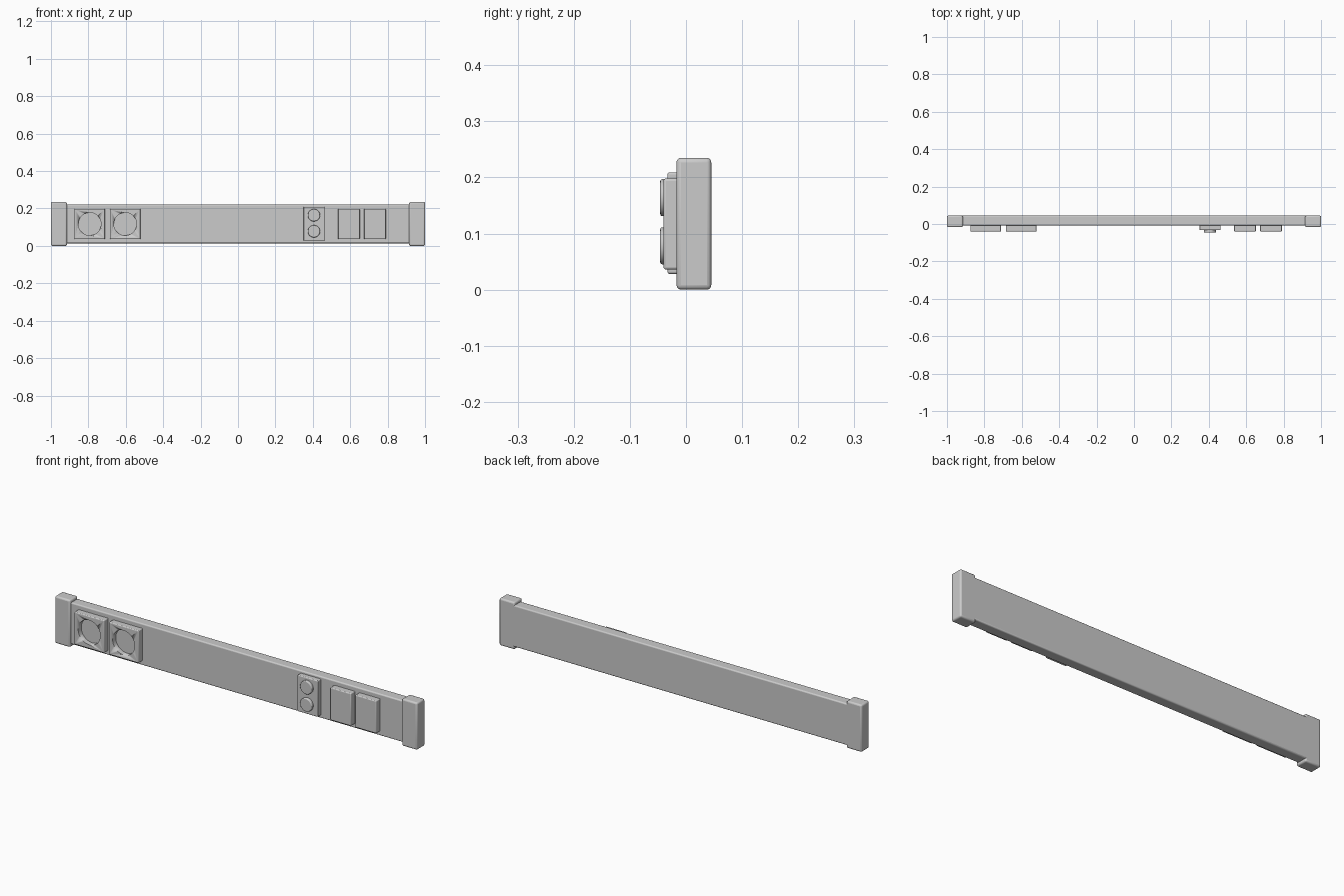
import bpy
import bmesh
from mathutils import Matrix
from math import radians

if "Cube" in bpy.data.objects:
    bpy.data.objects.remove(bpy.data.objects["Cube"], do_unlink=True)

COLOUR = (0.6, 0.6, 0.6, 1)
grey = bpy.data.materials.new("light_grey_plastic")
grey.use_nodes = True
grey.diffuse_color = COLOUR
grey.node_tree.nodes["Principled BSDF"].inputs["Base Color"].default_value = COLOUR

BACK = 0.045
MID_Z = 0.117


def finish(name, bm, bevel):
    """Turn a bmesh into a softly bevelled grey object."""
    bmesh.ops.recalc_face_normals(bm, faces=bm.faces)
    mesh = bpy.data.meshes.new(name)
    bm.to_mesh(mesh)
    bm.free()
    mesh.materials.append(grey)
    obj = bpy.data.objects.new(name, mesh)
    bpy.context.collection.objects.link(obj)
    if bevel:
        mod = obj.modifiers.new("soft_edges", "BEVEL")
        mod.width = bevel
        mod.segments = 3
        mod.limit_method = "ANGLE"
    bpy.ops.object.select_all(action="DESELECT")
    obj.select_set(True)
    bpy.context.view_layer.objects.active = obj
    bpy.ops.object.shade_smooth_by_angle(angle=radians(35))
    return obj


def box(name, x, y, z, bevel):
    """Box from (min, max) pairs."""
    bm = bmesh.new()
    bmesh.ops.create_cube(bm, size=1)
    for v in bm.verts:
        v.co = [lo + (c + 0.5) * (hi - lo) for c, (lo, hi) in zip(v.co, (x, y, z))]
    return finish(name, bm, bevel)


def disc(name, x, z, radius, front, back, bevel):
    """Cylinder whose axis runs front to back."""
    bm = bmesh.new()
    bmesh.ops.create_cone(bm, cap_ends=True, segments=48, radius1=radius,
                          radius2=radius, depth=back - front)
    turn = Matrix.Translation((x, (front + back) / 2, z)) @ Matrix.Rotation(radians(90), 4, "X")
    bmesh.ops.transform(bm, matrix=turn, verts=bm.verts)
    return finish(name, bm, bevel)


# Long wall rail and the two end caps
box("rail_body", (-0.95, 0.95), (-0.008, BACK), (0.014, 0.221), 0.006)
for side, x in (("right", (-1, -0.915)), ("left", (0.915, 1))):
    box(f"{side}_end_cap", x, (-0.017, BACK), (0, 0.235), 0.008)

# Two square sockets with round recesses
for label, x in (("outer", -0.793), ("inner", -0.603)):
    socket = box(f"{label}_socket", (x - 0.082, x + 0.082), (-0.04, 0),
                 (MID_Z - 0.081, MID_Z + 0.081), 0.004)
    cutter = disc(f"{label}_socket_cutter", x, MID_Z, 0.061, -0.06, -0.015, 0)
    cutter.hide_render = True
    cutter.hide_set(True)
    hole = socket.modifiers.new("round_recess", "BOOLEAN")
    hole.operation = "DIFFERENCE"
    hole.solver = "EXACT"
    hole.object = cutter

# Button plate with two round buttons
box("button_plate", (0.35, 0.463), (-0.033, 0), (0.028, 0.209), 0.004)
for label, z in (("lower", 0.078), ("upper", 0.164)):
    disc(f"{label}_button", 0.406, z, 0.033, -0.046, -0.02, 0.004)

# Two tall rocker switches
for label, x in (("inner", 0.593), ("outer", 0.732)):
    box(f"{label}_switch", (x - 0.058, x + 0.058), (-0.04, 0),
        (MID_Z - 0.081, MID_Z + 0.081), 0.004)
